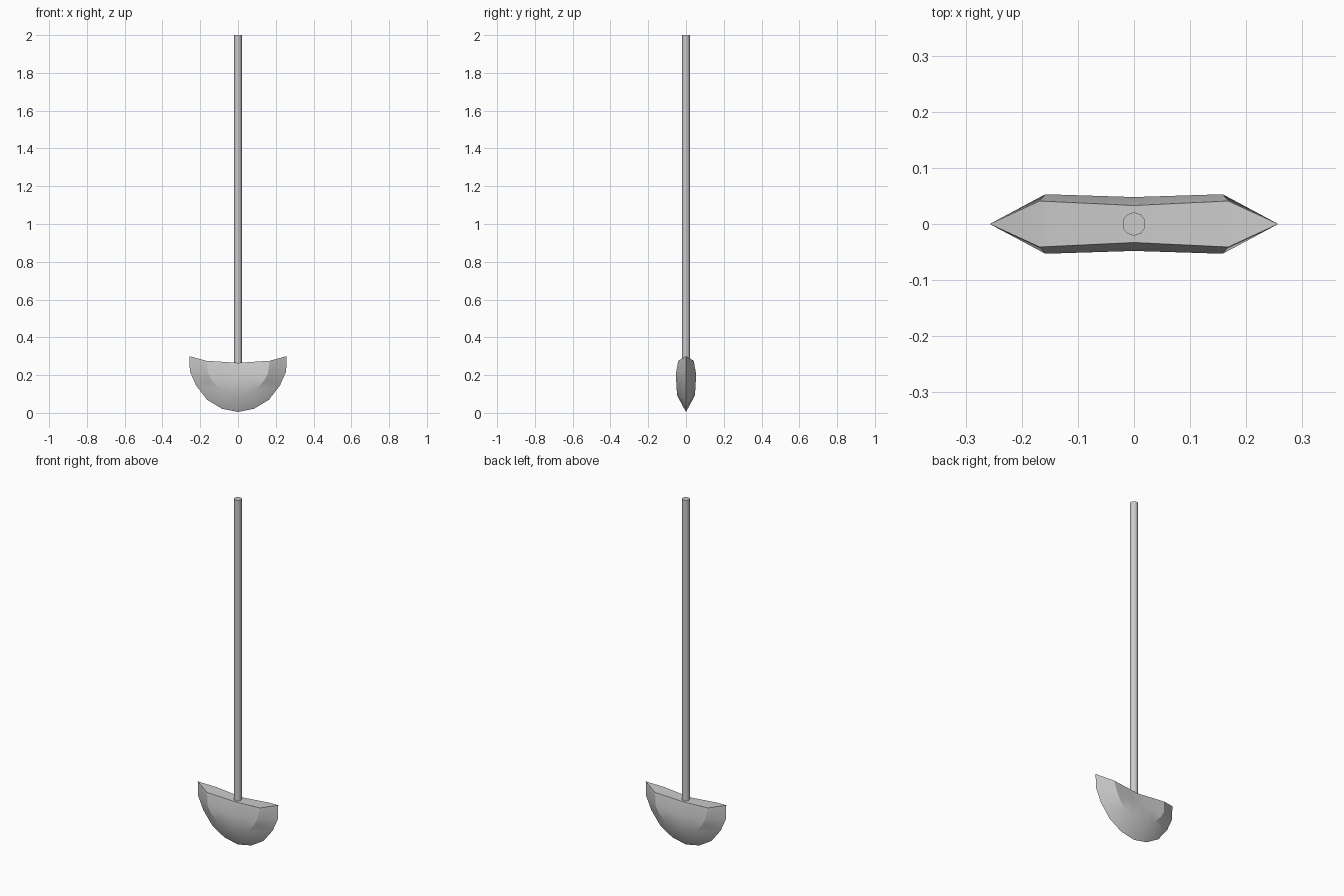
import bpy, bmesh
from math import radians

if "Cube" in bpy.data.objects:
    bpy.data.objects.remove(bpy.data.objects["Cube"])


def smooth(obj, angle):
    bpy.ops.object.select_all(action='DESELECT')
    obj.select_set(True)
    bpy.context.view_layer.objects.active = obj
    bpy.ops.object.shade_smooth_by_angle(angle=radians(angle))


# Blade profile: cutting edge (x, z) from tip to bottom, and bevel ridge (x, y, z)
tip = (0.257, 0, 0.30)
edge = [(0.255, 0.22), (0.222, 0.145), (0.163, 0.069), (0.085, 0.022), (0, 0.005)]
ridge = [(0.158, 0.053, 0.21), (0.138, 0.052, 0.17), (0.09, 0.049, 0.12),
         (0.045, 0.047, 0.099), (0, 0.046, 0.09)]

bm = bmesh.new()
tip_v = bm.verts.new(tip)
cols = []
for (ex, ez), (rx, ry, rz) in zip(edge, ridge):
    t = rx / 0.158
    r = bm.verts.new((rx, ry, rz))
    first = not cols
    mid = r if first else bm.verts.new((rx, 0.048 + 0.005 * t, 0.19 + 0.02 * t))
    tx, tz = 0.168 * t, 0.265 + 0.011 * t
    cols.append([bm.verts.new((ex, 0, ez)), r, mid,
                 bm.verts.new((tx, 0.033 + 0.008 * t, tz)),
                 bm.verts.new((tx, 0, tz))])

# One quarter of the blade: bevel, cheek and top
bm.faces.new((tip_v, cols[0][0], cols[0][1], cols[0][3]))
bm.faces.new((tip_v, cols[0][3], cols[0][4]))
for a, b in zip(cols, cols[1:]):
    for j in range(4):
        quad = dict.fromkeys((a[j], b[j], b[j + 1], a[j + 1]))
        bm.faces.new(list(quad))

# Mirror to all four quarters
for axis in 'XY':
    bmesh.ops.mirror(bm, geom=bm.verts[:] + bm.edges[:] + bm.faces[:],
                     axis=axis, merge_dist=0.0001)
bmesh.ops.remove_doubles(bm, verts=bm.verts[:], dist=0.0001)
bmesh.ops.recalc_face_normals(bm, faces=bm.faces[:])
mesh = bpy.data.meshes.new("blade")
bm.to_mesh(mesh)
bm.free()
blade = bpy.data.objects.new("blade", mesh)
bpy.context.collection.objects.link(blade)
smooth(blade, 30)

# Long straight shaft
bottom, top = 0.255, 2.0
bpy.ops.mesh.primitive_cylinder_add(vertices=10, radius=0.021, depth=top - bottom,
                                    location=(0, 0, (top + bottom) / 2))
shaft = bpy.context.object
shaft.name = "shaft"
smooth(shaft, 40)
